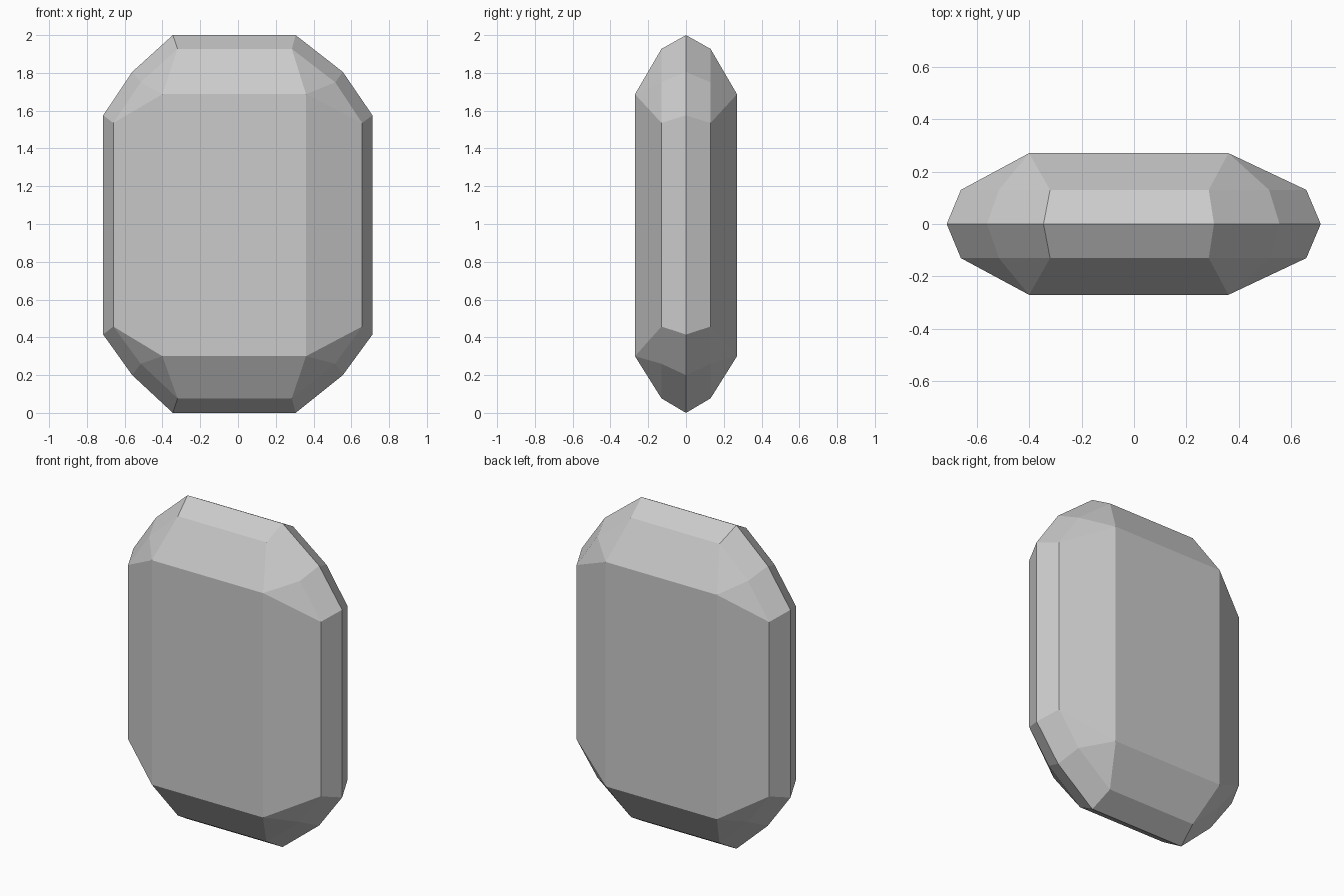
import bpy
import bmesh

if "Cube" in bpy.data.objects:
    bpy.data.objects.remove(bpy.data.objects["Cube"])

# Outlines (x, z), clockwise from top left, for each depth of the faceted block
rim = [(-0.345, 2.0), (0.305, 2.0), (0.555, 1.805), (0.712, 1.575),
       (0.712, 0.415), (0.555, 0.20), (0.305, 0.0), (-0.345, 0.0),
       (-0.56, 0.20), (-0.714, 0.415), (-0.714, 1.575), (-0.56, 1.805)]
shoulder = [(-0.32, 1.927), (0.285, 1.927), (0.515, 1.75), (0.657, 1.535),
            (0.657, 0.457), (0.515, 0.26), (0.285, 0.077), (-0.32, 0.077),
            (-0.515, 0.26), (-0.66, 0.457), (-0.66, 1.535), (-0.515, 1.75)]
panel = [(-0.40, 1.687), (0.36, 1.687), (0.36, 0.30), (-0.40, 0.30)]

bm = bmesh.new()


def ring(points, y):
    return [bm.verts.new((x, y, z)) for x, z in points]


mid = ring(rim, 0)

# Front and back halves share the middle rim
for side in (-1, 1):
    outer = ring(shoulder, side * 0.13)
    flat = ring(panel, side * 0.27)
    for i in range(12):
        j = (i + 1) % 12
        bm.faces.new((mid[i], mid[j], outer[j], outer[i]))
    bm.faces.new(flat)
    for k in range(4):
        a, b = flat[k], flat[(k + 1) % 4]
        s = 3 * k
        # straight bevel along the panel edge, then the two corner facets
        bm.faces.new((a, outer[s], outer[s + 1], b))
        bm.faces.new((b, outer[s + 1], outer[s + 2]))
        bm.faces.new((b, outer[s + 2], outer[(s + 3) % 12]))

bmesh.ops.recalc_face_normals(bm, faces=bm.faces[:])
mesh = bpy.data.meshes.new("faceted_block")
bm.to_mesh(mesh)
bm.free()
block = bpy.data.objects.new("faceted_block", mesh)
bpy.context.collection.objects.link(block)
